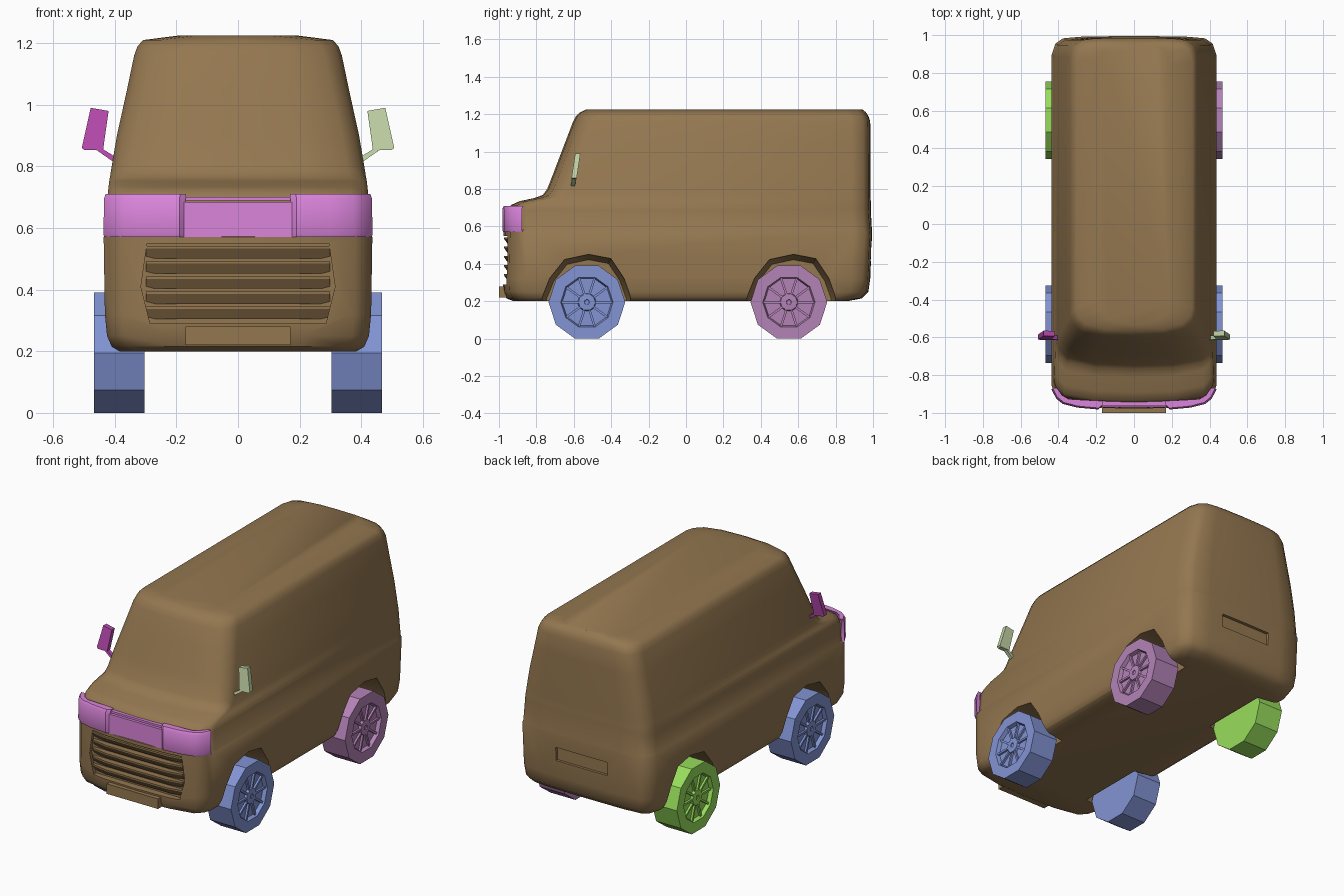
import bpy, bmesh
from math import cos, sin, tau
from mathutils import Matrix

cube = bpy.data.objects.get("Cube")
if cube:
    bpy.data.objects.remove(cube, do_unlink=True)


def material(name, r, g, b):
    col = [(c / 255 / 12.92 if c < 11 else ((c / 255 + 0.055) / 1.055) ** 2.4) for c in (r, g, b)] + [1]
    m = bpy.data.materials.new(name)
    m.use_nodes = True
    m.diffuse_color = col
    m.node_tree.nodes["Principled BSDF"].inputs["Base Color"].default_value = col
    return m


brown = material("brown paint", 148, 119, 80)
pink = material("pink", 219, 133, 219)
purple = material("purple", 184, 74, 176)
pale_green = material("pale green", 194, 212, 166)
blue = material("blue", 130, 148, 212)
mauve = material("mauve", 180, 131, 183)
green = material("green", 152, 222, 92)


def finish(name, bm, mat, angle=None):
    bmesh.ops.recalc_face_normals(bm, faces=bm.faces)
    me = bpy.data.meshes.new(name)
    bm.to_mesh(me)
    bm.free()
    me.materials.append(mat)
    ob = bpy.data.objects.new(name, me)
    bpy.context.collection.objects.link(ob)
    if angle:
        smooth(ob, angle)
    return ob


def activate(ob):
    bpy.ops.object.select_all(action='DESELECT')
    ob.select_set(True)
    bpy.context.view_layer.objects.active = ob


def smooth(ob, angle):
    activate(ob)
    bpy.ops.object.shade_smooth_by_angle(angle=angle)


def loft(bm, rings):
    """Skin closed rings of equal length and cap both ends."""
    loops = [[bm.verts.new(p) for p in ring] for ring in rings]
    for a, b in zip(loops, loops[1:]):
        for i in range(len(a)):
            j = (i + 1) % len(a)
            bm.faces.new((a[i], a[j], b[j], b[i]))
    bm.faces.new(loops[0])
    bm.faces.new(loops[-1])


def mirrored(half):
    """Complete a half outline that runs from x=0 to x=0."""
    return half + [(-x, y) for x, y in reversed(half) if x > 0]


def box(bm, size, centre, rot=Matrix()):
    geo = bmesh.ops.create_cube(bm, size=1)
    bmesh.ops.transform(bm, verts=geo["verts"],
                        matrix=rot @ Matrix.Translation(centre) @ Matrix.Diagonal((*size, 1)))


# Body: rounded plan sections stacked upward (height, half width, front, back)
def section(z, w, f, b):
    half = [(0, b), (w * .6, b - .002), (w - .06, b - .012), (w - .02, b - .04), (w, b - .1),
            (w, f + .12), (w - .015, f + .075), (w - .055, f + .035), (w * .5, f + .007), (0, f)]
    return [(x, y, z) for x, y in mirrored(half)]


levels = [(.2, .385, -.92, .86), (.215, .41, -.96, .94), (.25, .425, -.977, .975),
          (.32, .432, -.98, .985), (.57, .436, -.975, .995), (.58, .43, -.955, .994),
          (.69, .424, -.95, .988), (.715, .422, -.935, .988), (.735, .42, -.89, .988),
          (.752, .418, -.81, .987), (.768, .415, -.766, .987), (.80, .41, -.742, .987),
          (.9, .393, -.703, .987), (1.05, .36, -.646, .986), (1.16, .337, -.604, .985),
          (1.19, .326, -.588, .975), (1.21, .308, -.566, .962), (1.225, .19, -.535, .945)]
bm = bmesh.new()
loft(bm, [section(*lv) for lv in levels])
body = finish("van_body", bm, brown)


def cut(bm):
    cutter = finish("cutter", bm, brown)
    cutter.hide_render = True
    mod = body.modifiers.new("cut", 'BOOLEAN')
    mod.operation, mod.solver, mod.object = 'DIFFERENCE', 'EXACT', cutter
    activate(body)
    bpy.ops.object.modifier_apply(modifier=mod.name)
    bpy.data.objects.remove(cutter, do_unlink=True)


# Wheel wells, narrowing inward
front_y, rear_y, axle_z = -.53, .55, .195
arch = [(-.245, -.06), (-.245, .02), (-.2, .13), (-.12, .23), (.01, .258),
        (.13, .235), (.2, .13), (.24, .02), (.24, -.06)]
for yc in (front_y, rear_y + .015):
    for side in (1, -1):
        bm = bmesh.new()
        loft(bm, [[(side * x, yc + u * s, axle_z + v * s) for u, v in arch]
                  for x, s in ((.27, .88), (.425, .99), (.6, 1))])
        cut(bm)

# Grille opening and rear plate recess
opening = [(.295, .55), (.315, .41), (.285, .29), (-.285, .29), (-.315, .41), (-.295, .55)]
bm = bmesh.new()
loft(bm, [[(x, y, z) for x, z in opening] for y in (-1.1, -.935)])
cut(bm)
bm = bmesh.new()
box(bm, (.34, .1, .08), (0, 1.023, .455))
cut(bm)
smooth(body, .7)

# Grille slats with a sloping front face
slat_plan = mirrored([(0, -.972), (.2, -.969), (.298, -.952), (.298, -.925), (0, -.925)])
bm = bmesh.new()
for i in range(5):
    z = .305 + i * .049
    loft(bm, [[(x, y if y > -.93 else y + dy, z + dz) for x, y in slat_plan]
              for dz, dy in ((0, .022), (.032, 0), (.04, 0))])
finish("grille_slats", bm, brown)

# Front number plate holder
bm = bmesh.new()
box(bm, (.34, .04, .06), (0, -.98, .25))
finish("front_plate", bm, brown)

# Lamp band wrapped round the nose, with a recessed centre panel
outer = [(.17, -.966), (.19, -.982), (.30, -.972), (.375, -.953), (.41, -.925), (.435, -.877)]
inner = [(.412, -.877), (.385, -.915), (.35, -.935), (.17, -.945)]
bm = bmesh.new()
for side in (1, -1):
    loft(bm, [[(side * x * s, y + d, z) for x, y in outer + inner]
              for z, s, d in ((.57, 1, .004), (.58, 1.003, 0), (.695, 1, 0), (.71, .988, .008))])
finish("lamp_band", bm, pink, .6)
bm = bmesh.new()
box(bm, (.35, .03, .115), (0, -.955, .6275))
box(bm, (.35, .025, .012), (0, -.948, .695))
finish("lamp_centre_panel", bm, pink)

# Door mirrors
head = [(.42, .98), (.478, .99), (.507, .86), (.498, .853), (.438, .852)]
arm = [(.44, .857), (.455, .85), (.405, .815), (.39, .82), (.39, .84), (.405, .835)]
for side, name, mat in ((1, "left_mirror", pale_green), (-1, "right_mirror", purple)):
    bm = bmesh.new()
    for outline, depth in ((head, .014), (arm, .011)):
        loft(bm, [[(side * x, -.592 + (z - .9) * .15 + d, z) for x, z in outline]
                  for d in (-depth, depth)])
    finish(name, bm, mat)

# Wheels: ten-sided, dished rim with spokes and a hub
tyre = [(.205, .303), (.205, .468), (.14, .468), (.132, .446), (.05, .446), (.045, .461),
        (.014, .463), (.012, .458)]
SIDES = 10
for name, side, yc, mat in (("front_left_wheel", 1, front_y, blue), ("front_right_wheel", -1, front_y, blue),
                            ("rear_left_wheel", 1, rear_y, mauve), ("rear_right_wheel", -1, rear_y, green)):
    bm = bmesh.new()
    loft(bm, [[(x, r * cos(tau * i / SIDES), r * sin(tau * i / SIDES)) for i in range(SIDES)]
              for r, x in tyre])
    for i in range(SIDES):
        box(bm, (.014, .095, .012), (.451, .087, 0), Matrix.Rotation(tau * i / SIDES, 4, 'X'))
    bmesh.ops.transform(bm, verts=bm.verts,
                        matrix=Matrix.Translation((0, yc, axle_z)) @ Matrix.Diagonal((side, 1, 1, 1)))
    finish(name, bm, mat)
